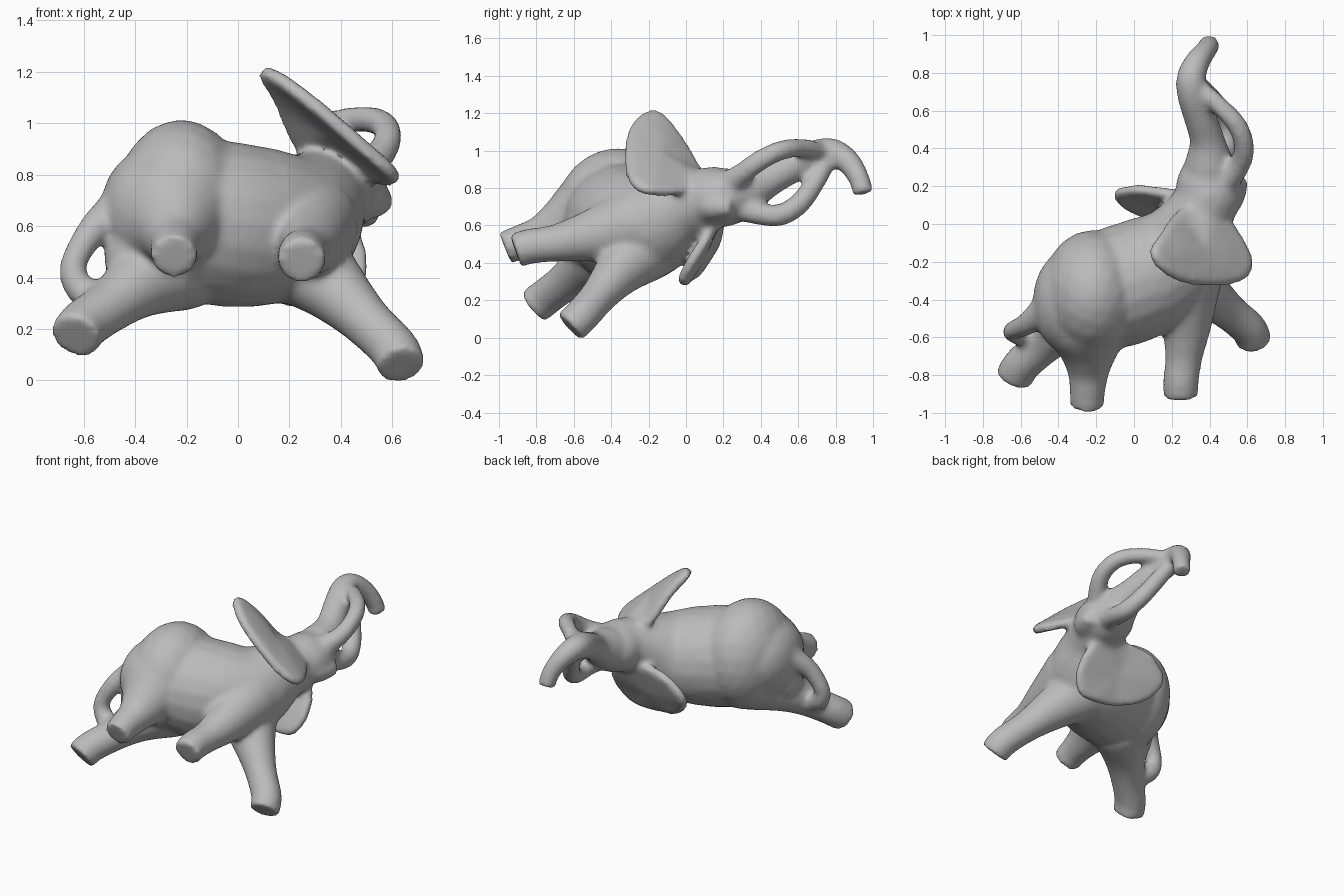
import bpy, bmesh
from mathutils import Vector, Matrix

bm = bmesh.new()


def catmull(a, b, c, d, t):
    return 0.5 * (2 * b + (c - a) * t + (2 * a - 5 * b + 4 * c - d) * t * t
                  + (3 * b - a - 3 * c + d) * t ** 3)


def ellipsoid(center, radii):
    m = Matrix.Translation(center) @ Matrix.Diagonal((*radii, 1))
    bmesh.ops.create_icosphere(bm, subdivisions=3, radius=1, matrix=m)


def limb(points, steps=4):
    """Tapered tube through (x, y, z, radius) points, flat at the first point."""
    p = [Vector(q) for q in points]
    p = [p[0]] + p + [p[-1]]
    path = [catmull(*p[i:i + 4], s / steps)
            for i in range(len(p) - 3) for s in range(steps)] + [p[-1]]
    for a, b in zip(path, path[1:]):
        d = b.xyz - a.xyz
        rot = d.to_track_quat('Z', 'Y').to_matrix().to_4x4()
        bmesh.ops.create_cone(bm, cap_ends=True, segments=20, radius1=a.w, radius2=b.w,
                              depth=d.length, matrix=Matrix.Translation((a.xyz + b.xyz) / 2) @ rot)
        if (b.xyz - path[0].xyz).length > b.w:
            ellipsoid(b.xyz, (b.w,) * 3)


def ear(rim, bulge):
    """Closed thin lens through a loop of rim points, cupped by bulge."""
    r = [Vector(q) for q in rim]
    n = len(r)
    loop = [catmull(r[i - 1], r[i], r[(i + 1) % n], r[(i + 2) % n], s / 4)
            for i in range(n) for s in range(4)]
    mid = sum(loop, Vector()) / len(loop)
    nor = sum(((a - mid).cross(b - mid) for a, b in zip(loop, loop[1:] + loop[:1])), Vector()).normalized()
    rings = []
    for scale, off in ((0, 0.032), (0.5, 0.032), (0.92, 0.03), (1.02, 0.02),
                       (1.02, -0.02), (0.92, -0.03), (0.5, -0.032), (0, -0.032)):
        lift = nor * (off + bulge * (1 - scale ** 2))
        if scale == 0:
            rings.append([bm.verts.new(mid + lift)] * len(loop))
        else:
            rings.append([bm.verts.new(mid + (q - mid) * scale + lift) for q in loop])
    for a, b in zip(rings, rings[1:]):
        for i in range(len(loop)):
            j = (i + 1) % len(loop)
            bm.faces.new(list(dict.fromkeys((a[i], a[j], b[j], b[i]))))


# torso: rump, hip, then belly, chest and neck in one sweep
ellipsoid((-0.22, -0.365, 0.67), (0.27, 0.335, 0.36))
ellipsoid((-0.335, -0.41, 0.67), (0.2, 0.28, 0.25))
ellipsoid((-0.42, -0.49, 0.5), (0.1, 0.12, 0.14))
limb([(-0.24, -0.4, 0.65, 0.29), (-0.1, -0.34, 0.63, 0.32), (0.05, -0.28, 0.615, 0.315),
      (0.2, -0.19, 0.62, 0.275), (0.31, -0.02, 0.71, 0.2), (0.4, 0.15, 0.765, 0.165)], 6)

# head and jaw
ellipsoid((0.4, 0.18, 0.765), (0.18, 0.21, 0.16))
limb([(0.57, 0.25, 0.71, 0.045), (0.51, 0.15, 0.72, 0.08), (0.42, 0.1, 0.74, 0.12)])

# rear and front legs, from foot to hip
limb([(-0.248, -0.965, 0.495, 0.09), (-0.245, -0.885, 0.525, 0.094), (-0.24, -0.76, 0.56, 0.115),
      (-0.24, -0.62, 0.62, 0.17), (-0.25, -0.48, 0.67, 0.25)])
limb([(-0.63, -0.81, 0.185, 0.102), (-0.595, -0.745, 0.235, 0.1), (-0.48, -0.64, 0.315, 0.105),
      (-0.37, -0.53, 0.4, 0.14), (-0.22, -0.4, 0.475, 0.19)])
limb([(0.25, -0.91, 0.48, 0.093), (0.25, -0.83, 0.505, 0.095), (0.265, -0.7, 0.52, 0.1),
      (0.28, -0.5, 0.56, 0.14), (0.27, -0.27, 0.62, 0.2)])
limb([(0.635, -0.62, 0.072, 0.095), (0.61, -0.555, 0.135, 0.096), (0.5, -0.46, 0.245, 0.1),
      (0.37, -0.35, 0.375, 0.135), (0.23, -0.22, 0.5, 0.19)])

# raised trunk
limb([(0.4, 0.95, 0.785, 0.057), (0.385, 0.925, 0.87, 0.057), (0.34, 0.865, 0.96, 0.067),
      (0.305, 0.78, 1.005, 0.078), (0.31, 0.69, 0.99, 0.082), (0.35, 0.57, 0.93, 0.087),
      (0.39, 0.44, 0.86, 0.094), (0.4, 0.3, 0.795, 0.135)])

# two tusks curving up to the trunk
limb([(0.34, 0.73, 1.01, 0.045), (0.45, 0.63, 1.03, 0.05), (0.55, 0.52, 1.02, 0.053),
      (0.585, 0.4, 0.965, 0.055), (0.55, 0.3, 0.89, 0.06), (0.45, 0.2, 0.81, 0.085)])
limb([(0.32, 0.76, 0.97, 0.05), (0.38, 0.7, 0.86, 0.054), (0.45, 0.61, 0.735, 0.058),
      (0.49, 0.5, 0.67, 0.06), (0.48, 0.37, 0.685, 0.063), (0.43, 0.25, 0.735, 0.088)])

# tail curling onto the rear leg
limb([(-0.5, -0.62, 0.31, 0.065), (-0.61, -0.58, 0.37, 0.06), (-0.64, -0.565, 0.46, 0.052),
      (-0.57, -0.53, 0.59, 0.06), (-0.48, -0.46, 0.67, 0.08), (-0.4, -0.4, 0.7, 0.12)])

# upper and lower ears
ear([(0.24, 0.07, 0.92), (0.155, -0.04, 1.1), (0.095, -0.14, 1.21), (0.14, -0.23, 1.205),
     (0.24, -0.295, 1.135), (0.37, -0.32, 1.03), (0.5, -0.315, 0.915), (0.6, -0.275, 0.825),
     (0.615, -0.18, 0.79), (0.53, -0.02, 0.79), (0.4, 0.1, 0.835)], 0.015)
ear([(-0.1, 0.165, 0.53), (-0.055, 0.1, 0.42), (0.05, 0.05, 0.35), (0.18, 0.0, 0.315),
     (0.32, -0.015, 0.3), (0.43, -0.02, 0.32), (0.495, 0.03, 0.42), (0.485, 0.11, 0.55),
     (0.4, 0.17, 0.67), (0.2, 0.17, 0.68), (0.02, 0.19, 0.65)], 0.0)

# fuse all parts into one smooth skin
bmesh.ops.recalc_face_normals(bm, faces=bm.faces[:])
mesh = bpy.data.meshes.new("elephant")
bm.to_mesh(mesh)
bm.free()
obj = bpy.data.objects.new("elephant", mesh)
bpy.context.collection.objects.link(obj)
bpy.context.view_layer.objects.active = obj
obj.select_set(True)
remesh = obj.modifiers.new("fuse", 'REMESH')
remesh.mode = 'VOXEL'
remesh.voxel_size = 0.016
soften = obj.modifiers.new("soften", 'SMOOTH')
soften.factor = 0.5
soften.iterations = 11
for mod in ("fuse", "soften"):
    bpy.ops.object.modifier_apply(modifier=mod)

# stand on the ground and centre
mesh = obj.data
lo = Vector([min(v.co[i] for v in mesh.vertices) for i in range(3)])
hi = Vector([max(v.co[i] for v in mesh.vertices) for i in range(3)])
mesh.transform(Matrix.Translation((-(lo.x + hi.x) / 2, -(lo.y + hi.y) / 2, -lo.z)))

grey = bpy.data.materials.new("grey")
grey.diffuse_color = (0.5, 0.5, 0.5, 1)
mesh.materials.clear()
mesh.materials.append(grey)
bpy.ops.object.shade_smooth_by_angle(angle=1.0)
